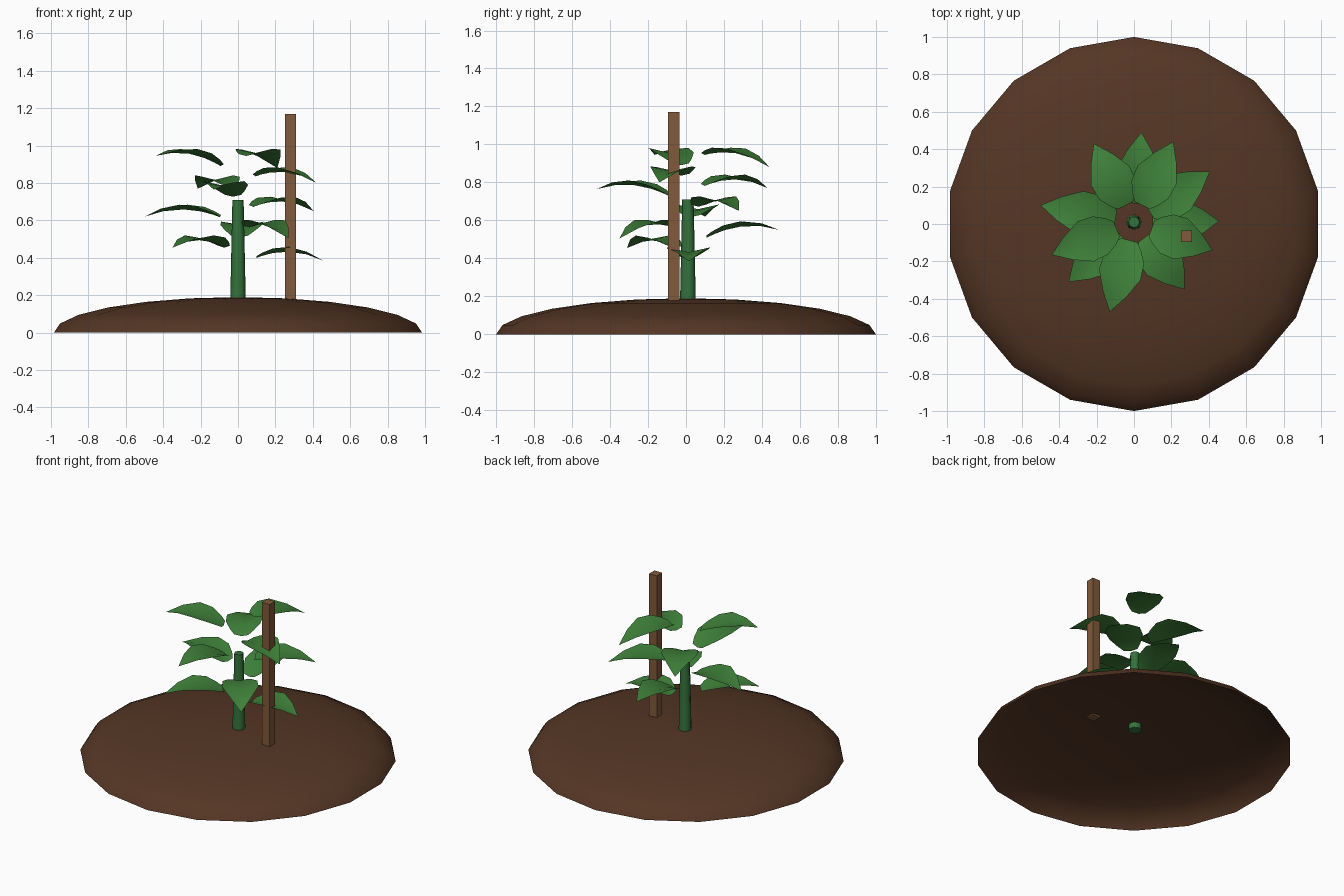
import bpy, bmesh, math
from mathutils import Vector

if "Cube" in bpy.data.objects:
    bpy.data.objects.remove(bpy.data.objects["Cube"], do_unlink=True)


def material(name, rgb):
    m = bpy.data.materials.new(name)
    m.use_nodes = True
    m.diffuse_color = (*rgb, 1)
    bsdf = m.node_tree.nodes["Principled BSDF"]
    bsdf.inputs["Base Color"].default_value = (*rgb, 1)
    bsdf.inputs["Roughness"].default_value = 0.9
    return m


SOIL = material("soil brown", (0.09, 0.037, 0.018))
WOOD = material("stake wood", (0.22, 0.1, 0.042))
STEM = material("stem green", (0.035, 0.17, 0.045))
LEAF = material("leaf green", (0.05, 0.22, 0.042))
CENTRE = Vector((0, 0.01))


def finish(bm, name, mat, angle=40):
    me = bpy.data.meshes.new(name)
    bm.to_mesh(me)
    bm.free()
    ob = bpy.data.objects.new(name, me)
    bpy.context.collection.objects.link(ob)
    me.materials.append(mat)
    bpy.ops.object.select_all(action='DESELECT')
    ob.select_set(True)
    bpy.context.view_layer.objects.active = ob
    bpy.ops.object.shade_smooth_by_angle(angle=math.radians(angle))
    return ob


# Soil mound: open flattened half sphere
bm = bmesh.new()
bmesh.ops.create_uvsphere(bm, u_segments=18, v_segments=12, radius=1)
low = [v for v in bm.verts if v.co.z < -0.01]
bmesh.ops.delete(bm, geom=low, context='VERTS')
for v in bm.verts:
    v.co.z *= 0.19
finish(bm, "soil_mound", SOIL, 60)

# Stem: tapered eight-sided cylinder
bm = bmesh.new()
bmesh.ops.create_cone(bm, cap_ends=True, segments=8, radius1=0.042, radius2=0.03, depth=0.56)
bmesh.ops.translate(bm, verts=bm.verts, vec=(0, CENTRE.y, 0.43))
finish(bm, "stem", STEM, 50)

# Support stake: square post
bm = bmesh.new()
bmesh.ops.create_cube(bm, size=1)
bmesh.ops.scale(bm, verts=bm.verts, vec=(0.06, 0.06, 1.0))
bmesh.ops.translate(bm, verts=bm.verts, vec=(0.28, -0.065, 0.67))
finish(bm, "support_stake", WOOD, 30)

# Leaves: folded, arched blades spiralling up the stem
OUTLINE = [(0, 0.045), (0.09, 0.075), (0.25, 0.11), (0.48, 0.115), (0.75, 0.065)]


def leaf(index, tip, base_z):
    tip = Vector(tip)
    out = (tip.xy - CENTRE).normalized()
    side = Vector((-out.y, out.x, 0))
    root = Vector((*(CENTRE + out * 0.1), base_z))
    bm = bmesh.new()

    def rib(t):
        return root.lerp(tip, t) + Vector((0, 0, 0.16 * t * (1 - t)))

    rows = []
    for t, w in OUTLINE:
        lift = Vector((0, 0, 0.22 * w))
        rows.append([bm.verts.new(p) for p in
                     (rib(t) - side * w + lift, rib(t), rib(t) + side * w + lift)])
    for a, b in zip(rows, rows[1:]):
        for i in range(2):
            bm.faces.new((a[i], b[i], b[i + 1], a[i + 1]))
    end = bm.verts.new(tip)
    for i in range(2):
        bm.faces.new((rows[-1][i], end, rows[-1][i + 1]))
    bmesh.ops.recalc_face_normals(bm, faces=bm.faces)
    if sum(f.normal.z for f in bm.faces) < 0:
        bmesh.ops.reverse_faces(bm, faces=bm.faces)
    finish(bm, f"leaf_{index + 1}", LEAF, 60)


# Leaf tips from the lowest leaf to the highest
TIPS = [(0.455, 0.015, 0.385), (-0.35, -0.31, 0.455), (0.04, 0.49, 0.55),
        (0.27, -0.35, 0.505), (-0.5, 0.1, 0.62), (0.405, 0.28, 0.65),
        (-0.13, -0.47, 0.765), (-0.215, 0.43, 0.77), (0.42, -0.14, 0.80),
        (-0.44, -0.165, 0.945), (0.21, 0.44, 0.88)]
for i, tip in enumerate(TIPS):
    leaf(i, tip, 0.4 + 0.0545 * i)
